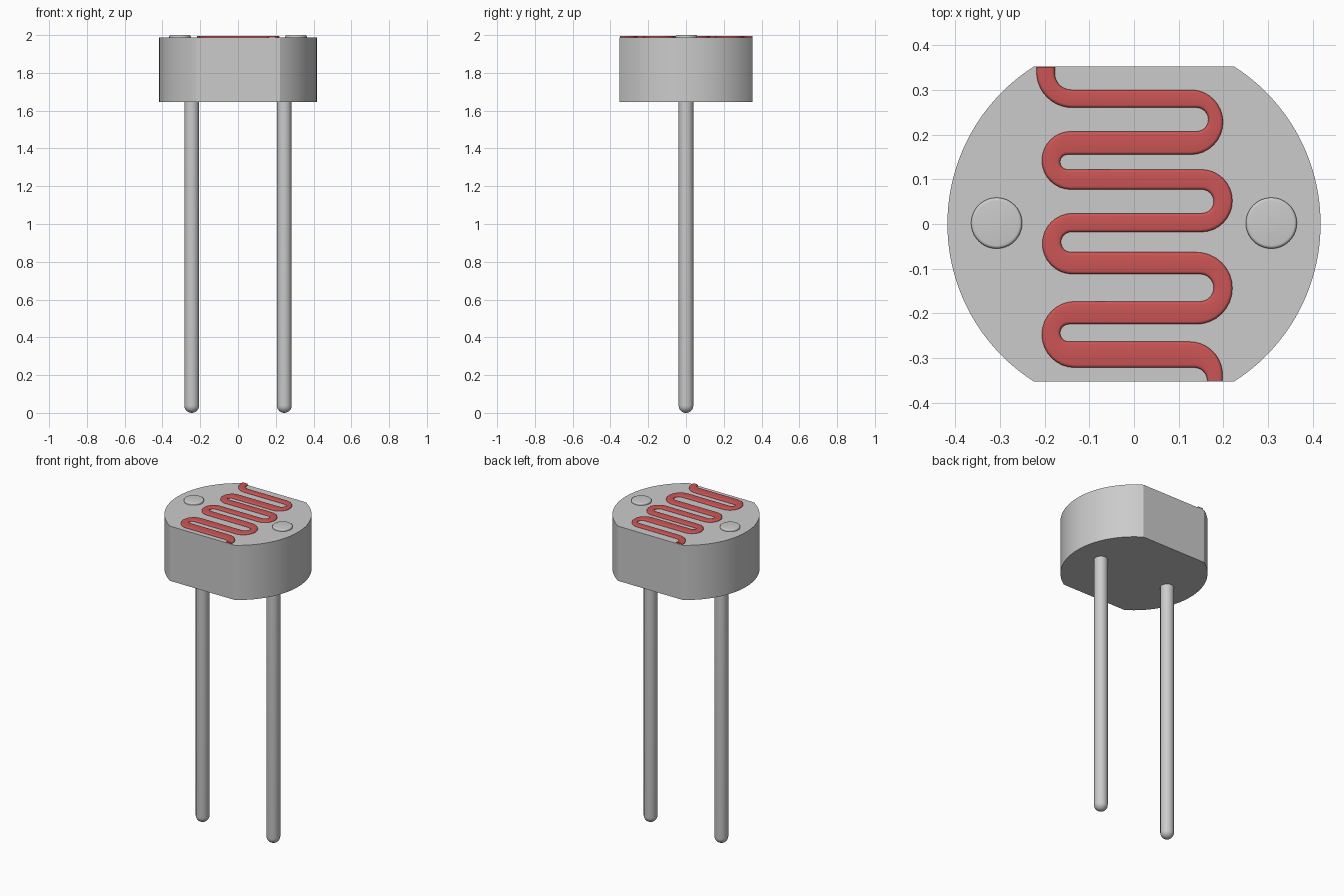
import bpy, bmesh, math
from math import sin, cos, pi
from mathutils import Vector

if "Cube" in bpy.data.objects:
    bpy.data.objects.remove(bpy.data.objects["Cube"])


def finish(name, bm, angle=35):
    bmesh.ops.recalc_face_normals(bm, faces=bm.faces)
    mesh = bpy.data.meshes.new(name)
    bm.to_mesh(mesh)
    bm.free()
    mesh.shade_smooth()
    mesh.set_sharp_from_angle(angle=math.radians(angle))
    obj = bpy.data.objects.new(name, mesh)
    bpy.context.collection.objects.link(obj)
    return obj


def loft(bm, rings):
    """Skin a list of equally long closed rings and cap both ends."""
    rows = [[bm.verts.new(p) for p in ring] for ring in rings]
    for a, b in zip(rows, rows[1:]):
        for i in range(len(a)):
            j = (i + 1) % len(a)
            bm.faces.new((a[i], a[j], b[j], b[i]))
    bm.faces.new(rows[0])
    bm.faces.new(rows[-1])


def lathe(name, x, y, profile, sides=48):
    bm = bmesh.new()
    loft(bm, [[(x + r * cos(2 * pi * i / sides), y + r * sin(2 * pi * i / sides), z)
               for i in range(sides)] for r, z in profile])
    return finish(name, bm)


# Body: a disc with flats on front and back
R, FLAT, BOTTOM, TOP = 0.417, 0.352, 1.645, 1.987
lim = math.asin(FLAT / R)
outline = [(R * cos(c + t), R * sin(c + t)) for c in (0, pi)
           for t in [lim * (k / 24 - 1) for k in range(49)]]
bm = bmesh.new()
loft(bm, [[(x, y, z) for x, y in outline] for z in (BOTTOM, TOP)])
finish("sensor_body", bm, 25)

# Leads with rounded tips, and contact pads with rounded rims
LEG, PAD, RIM = 0.039, 0.057, 0.007
steps = [k * pi / 16 for k in range(9)]
leg_profile = [(max(LEG * sin(a), 0.001), LEG * (1 - cos(a))) for a in steps]
leg_profile.append((LEG, BOTTOM + 0.02))
pad_profile = [(PAD, TOP - 0.01)] + [
    (PAD - RIM + RIM * cos(a), 2 - RIM + RIM * sin(a)) for a in steps[::2]]
for side, word in ((-1, "left"), (1, "right")):
    lathe(word + "_lead", side * 0.245, 0, leg_profile, 32)
    lathe(word + "_contact_pad", side * 0.307, 0.002, pad_profile)


# Serpentine track: two matching edge paths, skinned with a rounded section
def half_turn(tip, y0, y1, side, n=16):
    r = (y0 - y1) / 2
    return [(tip + side * r * (sin(pi * k / n) - 1), (y0 + y1) / 2 + r * cos(pi * k / n))
            for k in range(n + 1)]


def quarter(cx, cy, rx, ry, a0, a1, n=10):
    return [(cx + rx * cos(a0 + (a1 - a0) * k / n), cy + ry * sin(a0 + (a1 - a0) * k / n))
            for k in range(n + 1)]


rows = [(0.300, 0.260), (0.207, 0.155), (0.122, 0.077), (0.024, -0.018),
        (-0.063, -0.112), (-0.173, -0.224), (-0.263, -0.321)]
# (outer tip, inner tip) of each turn
tips = [(0.199, 0.166), (-0.206, -0.165), (0.220, 0.178),
        (-0.205, -0.163), (0.220, 0.178), (-0.206, -0.165)]

edge_a = [(-0.177, 0.351)] + quarter(-0.140, 0.337, 0.037, 0.037, pi, 1.5 * pi)
edge_b = [(-0.218, 0.351)] + quarter(-0.138, 0.340, 0.080, 0.080, pi, 1.5 * pi)
for i, (outer, inner) in enumerate(tips):
    (t0, b0), (t1, b1) = rows[i], rows[i + 1]
    side = 1 if i % 2 == 0 else -1
    out_path = half_turn(outer, t0, b1, side)
    in_path = half_turn(inner, b0, t1, side)
    edge_a += out_path if side > 0 else in_path
    edge_b += in_path if side > 0 else out_path
edge_a += quarter(0.124, -0.337, 0.074, 0.074, pi / 2, 0) + [(0.198, -0.350)]
edge_b += quarter(0.134, -0.348, 0.029, 0.027, pi / 2, 0) + [(0.163, -0.350)]

T_TOP, T_RIM = 1.996, 0.007
sections = []
for a, b in zip(edge_a, edge_b):
    a, b = Vector((*a, 0)), Vector((*b, 0))
    across = (b - a).normalized()
    arc = [(T_RIM * (1 - cos(t)), T_TOP - T_RIM * (1 - sin(t))) for t in steps[::2]]
    half = [(0, TOP - 0.008)] + arc
    sections.append([a + across * d + Vector((0, 0, z)) for d, z in half] +
                    [b - across * d + Vector((0, 0, z)) for d, z in reversed(half)])
bm = bmesh.new()
loft(bm, sections)
track = finish("resistive_track", bm)
red = bpy.data.materials.new("track_red")
red.diffuse_color = (0.60, 0.09, 0.09, 1)
red.use_nodes = True
red.node_tree.nodes["Principled BSDF"].inputs["Base Color"].default_value = red.diffuse_color
track.data.materials.append(red)
